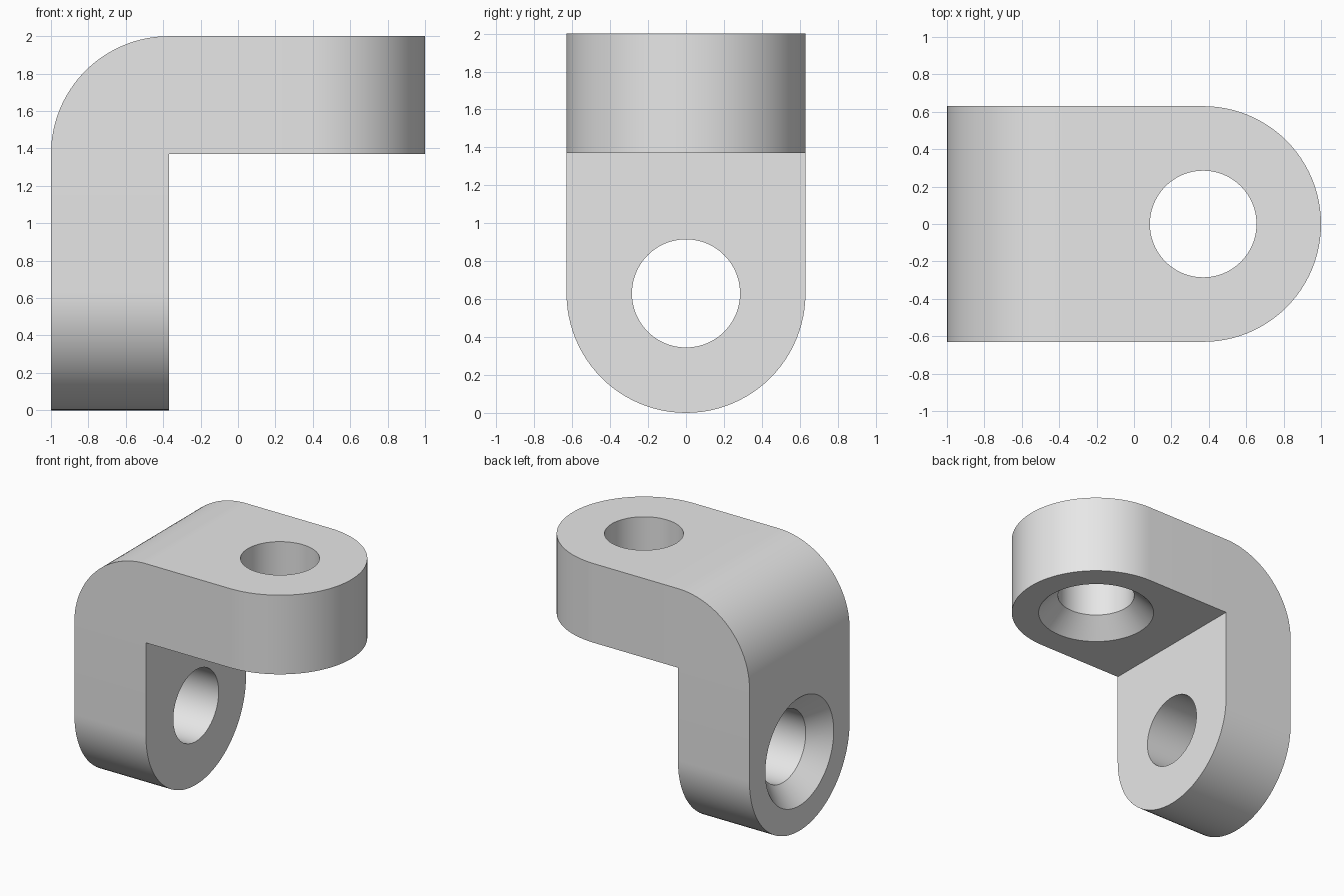
import bpy, bmesh, math
from mathutils import Vector

cube = bpy.data.objects.get("Cube")
if cube:
    bpy.data.objects.remove(cube, do_unlink=True)

T = 0.63             # plate thickness, half width and bend radius
REACH = 0.74         # inner corner to hole centre
HOLE, SINK = 0.285, 0.43
CX, CZ = -0.37, 1.37  # inner corner

# Leg coordinates: u along the leg, w across it, t from inner to outer face
def top_leg(u, w, t):
    return Vector((CX + u, w, CZ + t))

def lower_leg(u, w, t):
    return Vector((CX - t, w, CZ - u))

def make_object(name, bm):
    bmesh.ops.recalc_face_normals(bm, faces=bm.faces)
    mesh = bpy.data.meshes.new(name)
    bm.to_mesh(mesh)
    bm.free()
    obj = bpy.data.objects.new(name, mesh)
    bpy.context.collection.objects.link(obj)
    return obj

def add_leg(bm, place, segs=48):
    # Straight plate with a half-round end, left open at the bend
    outline = [(0, -T)]
    for i in range(segs + 1):
        a = math.pi * (i / segs - 0.5)
        outline.append((REACH + T * math.cos(a), T * math.sin(a)))
    outline.append((0, T))
    inner = [bm.verts.new(place(u, w, 0)) for u, w in outline]
    outer = [bm.verts.new(place(u, w, T)) for u, w in outline]
    bm.faces.new(inner)
    bm.faces.new(outer)
    for i in range(len(outline) - 1):
        bm.faces.new((inner[i], inner[i + 1], outer[i + 1], outer[i]))

def add_bend(bm, segs=32):
    # Quarter-round outer corner between the legs
    sides = []
    for y in (-T, T):
        arc = []
        for i in range(segs + 1):
            a = math.pi / 2 * (1 + i / segs)
            arc.append(bm.verts.new((CX + T * math.cos(a), y, CZ + T * math.sin(a))))
        bm.faces.new([bm.verts.new((CX, y, CZ))] + arc)
        sides.append(arc)
    near, far = sides
    for i in range(segs):
        bm.faces.new((near[i], near[i + 1], far[i + 1], far[i]))

def make_cutter(name, place, sink_at_inner, segs=96):
    # Countersunk hole: cone followed by a straight bore
    bm = bmesh.new()
    depth, extra = SINK - HOLE, 0.1
    rings = []
    for r, d in ((SINK + extra, -extra), (HOLE, depth), (HOLE, T + extra)):
        t = d if sink_at_inner else T - d
        angles = [2 * math.pi * i / segs for i in range(segs)]
        rings.append([bm.verts.new(place(REACH + r * math.cos(a), r * math.sin(a), t))
                      for a in angles])
    for a, b in zip(rings, rings[1:]):
        for i in range(segs):
            j = (i + 1) % segs
            bm.faces.new((a[i], a[j], b[j], b[i]))
    bm.faces.new(rings[0])
    bm.faces.new(rings[-1])
    obj = make_object(name, bm)
    obj.hide_render = True
    return obj

# Bracket body
bm = bmesh.new()
add_leg(bm, top_leg)
add_leg(bm, lower_leg)
add_bend(bm)
bmesh.ops.remove_doubles(bm, verts=bm.verts, dist=0.0001)
bracket = make_object("angle_bracket", bm)

# Grey finish
grey = bpy.data.materials.new("light_grey")
grey.use_nodes = True
colour = (0.8, 0.8, 0.8, 1)
grey.diffuse_color = colour
grey.node_tree.nodes["Principled BSDF"].inputs["Base Color"].default_value = colour
bracket.data.materials.append(grey)

# Countersunk holes: underside of the top leg, outer face of the lower leg
bpy.ops.object.select_all(action='DESELECT')
bracket.select_set(True)
bpy.context.view_layer.objects.active = bracket
for name, place, at_inner in (("top_hole_cutter", top_leg, True),
                              ("lower_hole_cutter", lower_leg, False)):
    cutter = make_cutter(name, place, at_inner)
    mod = bracket.modifiers.new(name, 'BOOLEAN')
    mod.operation = 'DIFFERENCE'
    mod.solver = 'EXACT'
    mod.object = cutter
    bpy.ops.object.modifier_apply(modifier=name)
    bpy.data.objects.remove(cutter, do_unlink=True)

bpy.ops.object.shade_smooth_by_angle(angle=math.radians(30))
